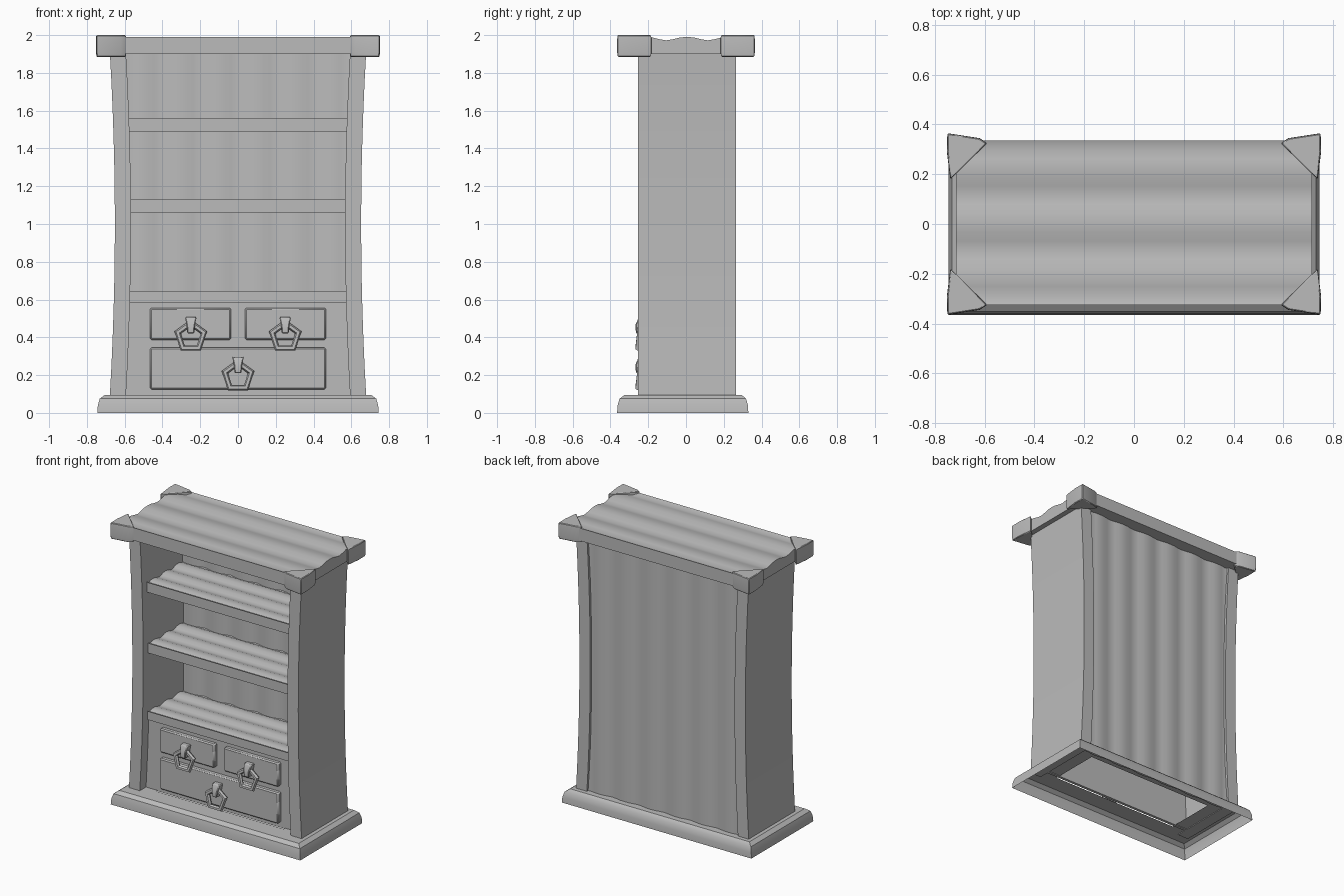
import bpy, bmesh, math
from mathutils import Vector

cube = bpy.data.objects.get("Cube")
if cube:
    bpy.data.objects.remove(cube, do_unlink=True)

grey = bpy.data.materials.new("plain_grey")
grey.use_nodes = True
COLOUR = (0.5, 0.5, 0.5, 1)
grey.diffuse_color = COLOUR
grey.node_tree.nodes["Principled BSDF"].inputs["Base Color"].default_value = COLOUR


def finish(name, bm, bevel=0, angle=35):
    bmesh.ops.recalc_face_normals(bm, faces=bm.faces)
    mesh = bpy.data.meshes.new(name)
    bm.to_mesh(mesh)
    bm.free()
    obj = bpy.data.objects.new(name, mesh)
    bpy.context.collection.objects.link(obj)
    mesh.materials.append(grey)
    if bevel:
        mod = obj.modifiers.new("worn_edges", "BEVEL")
        mod.width = bevel
        mod.segments = 1
    bpy.ops.object.select_all(action="DESELECT")
    obj.select_set(True)
    bpy.context.view_layer.objects.active = obj
    bpy.ops.object.shade_smooth_by_angle(angle=math.radians(angle))
    return obj


def loft(name, rings, bevel=0, caps=True):
    """Skin a list of equal closed rings of points."""
    bm = bmesh.new()
    loops = [[bm.verts.new(p) for p in ring] for ring in rings]
    n = len(loops[0])
    for a, b in zip(loops, loops[1:]):
        for i in range(n):
            j = (i + 1) % n
            bm.faces.new((a[i], a[j], b[j], b[i]))
    if caps:
        bm.faces.new(loops[0])
        bm.faces.new(loops[-1])
    return finish(name, bm, bevel)


def rect(x0, x1, y0, y1, z):
    return [(x0, y0, z), (x1, y0, z), (x1, y1, z), (x0, y1, z)]


def box(name, x0, x1, y0, y1, z0, z1, bevel=0):
    return loft(name, [rect(x0, x1, y0, y1, z) for z in (z0, z1)], bevel)


def plank_profile(u0, u1, t0, t1, planks, depth, both=False):
    """Closed section whose t1 side dips between planks."""
    steps = planks * 6
    us = [u0 + (u1 - u0) * i / steps for i in range(steps + 1)]
    dips = [depth * abs(math.cos(math.pi * i / 6)) ** 3 if 0 < i < steps else 0
            for i in range(steps + 1)]
    top = [(u, t1 - d) for u, d in zip(us, dips)]
    low = [(u, t0 + (d if both else 0)) for u, d in zip(us, dips)]
    return top + low[::-1]


def side_x(z):
    """Outer face of the gently waisted sides."""
    return 0.652 + 0.026 * ((z - 1) / 0.9) ** 2


# Flared plinth: an open shell with a hole in its top
plinth = [(0.745, -0.365, 0.33, 0), (0.742, -0.362, 0.328, 0.04),
          (0.732, -0.352, 0.318, 0.075), (0.705, -0.325, 0.295, 0.095),
          (0.5, -0.2, 0.16, 0.095)]
loft("plinth", [rect(-x, x, a, b, z) for x, a, b, z in plinth], caps=False)

# Curved side panels
heights = [0.09 + 1.82 * i / 12 for i in range(13)]
for side, label in ((1, "left"), (-1, "right")):
    loft(label + "_side",
         [rect(side * (side_x(z) - 0.085), side * side_x(z), -0.255, 0.265, z)
          for z in heights])

# Back made of upright planks
back = plank_profile(-0.61, 0.61, 0.195, 0.255, 6, 0.012, True)
loft("back_panel", [[(x, y, z) for x, y in back] for z in (0.09, 1.91)])

# Shelves with planks running sideways
for i, (low, high) in enumerate(((0.585, 0.645), (1.06, 1.13), (1.49, 1.56))):
    section = plank_profile(-0.2, 0.22, low, high, 3, 0.015)
    loft(f"shelf_{i + 1}", [[(x, y, z) for y, z in section] for x in (-0.6, 0.6)])

# Drawer front and drawers
box("drawer_frame", -0.6, 0.6, -0.185, -0.165, 0.09, 0.59)
box("upper_left_drawer", 0.037, 0.466, -0.215, -0.17, 0.387, 0.556, 0.008)
box("upper_right_drawer", -0.466, -0.037, -0.215, -0.17, 0.387, 0.556, 0.008)
box("lower_drawer", -0.466, 0.466, -0.215, -0.17, 0.125, 0.345, 0.008)


def handle(name, x, z):
    # Tapered tab holding the ring
    loft(name + "_tab", [rect(x - w, x + w, front, -0.2, z + h)
                         for w, front, h in ((0.018, -0.265, 0.005),
                                             (0.022, -0.268, 0.05),
                                             (0.031, -0.25, 0.092))], 0.005)
    # Five-sided ring
    rings = []
    for k in range(6):
        a = math.pi / 2 + k * math.tau / 5
        out = Vector((math.cos(a), -0.12 * (1 - math.sin(a)), math.sin(a)))
        mid = Vector((x, -0.238, z - 0.012)) + out * 0.073
        radial = Vector((math.cos(a), 0, math.sin(a)))
        rings.append([mid + radial * 0.018 * math.cos(t) + Vector((0, 0.016 * math.sin(t), 0))
                      for t in (j * math.tau / 6 for j in range(6))])
    loft(name + "_ring", rings, caps=False)


handle("upper_left_handle", 0.25, 0.415)
handle("upper_right_handle", -0.25, 0.415)
handle("lower_handle", 0, 0.205)

# Planked top
top = plank_profile(-0.325, 0.335, 1.9, 1.99, 3, 0.018)
loft("top_board", [[(x, y, z) for y, z in top]
                   for x in (-0.715, -0.3, 0.3, 0.715)])

# Chunky corner caps
corner = [(0.59, 0.325), (0.62, 0.345), (0.75, 0.365), (0.752, 0.29), (0.738, 0.18)]
levels = [(1.885, 0.965), (1.91, 1), (1.975, 1), (2.0, 0.98)]
for sx, across in ((1, "left"), (-1, "right")):
    for sy, along in ((-1, "front"), (1, "back")):
        rings = []
        for z, s in levels:
            rings.append([(sx * (0.67 + (x - 0.67) * s), sy * (0.28 + (y - 0.28) * s), z)
                          for x, y in corner])
        loft(f"{along}_{across}_corner_cap", rings, 0.004)
